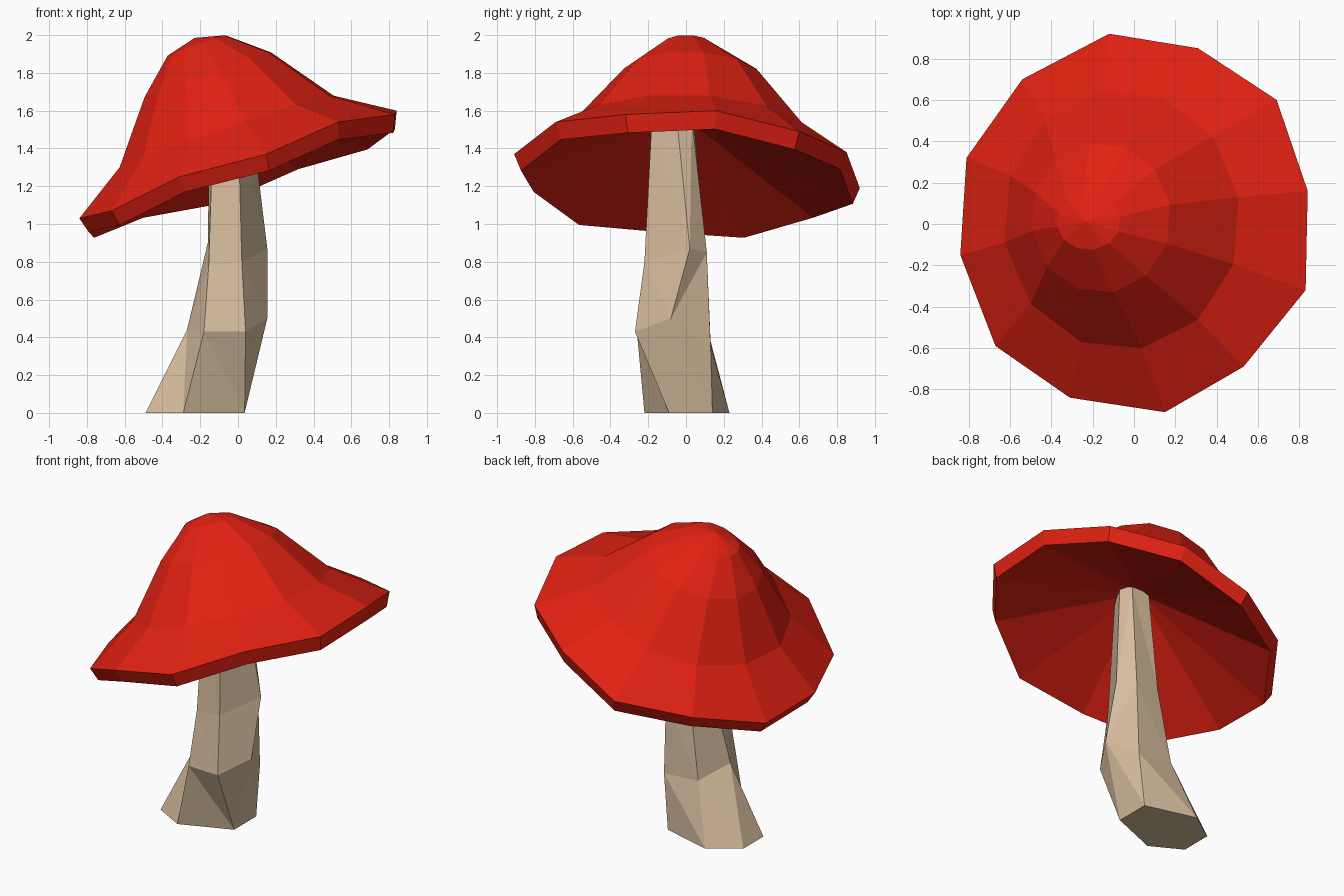
import bpy, bmesh
from math import sin, cos, radians

if "Cube" in bpy.data.objects:
    bpy.data.objects.remove(bpy.data.objects["Cube"])


def material(name, color):
    m = bpy.data.materials.new(name)
    m.diffuse_color = (*color, 1)
    m.use_nodes = True
    m.node_tree.nodes["Principled BSDF"].inputs["Base Color"].default_value = m.diffuse_color
    return m


def tilted_ring(cx, cy, rx, ry, z, slope, sides=12, phase=10):
    """Elliptical ring lying on a plane that rises towards +x."""
    ring = []
    for i in range(sides):
        a = radians(phase + 360 * i / sides)
        dx, dy = rx * cos(a), ry * sin(a)
        ring.append((cx + dx, cy + dy, z + slope * dx - 0.03 * dy))
    return ring


def loft(name, rings, start, end, mat, triangulate=False):
    """Skin rings in order; each end closes to a point, or to a flat face if None."""
    bm = bmesh.new()
    loops = [[bm.verts.new(p) for p in r] for r in rings]
    n = len(loops[0])
    for a, b in zip(loops, loops[1:]):
        for i in range(n):
            j = (i + 1) % n
            bm.faces.new((a[i], a[j], b[j], b[i]))
    for loop, tip in ((loops[0], start), (loops[-1], end)):
        if tip is None:
            bm.faces.new(loop)
        else:
            v = bm.verts.new(tip)
            for i in range(n):
                bm.faces.new((loop[i], loop[(i + 1) % n], v))
    if triangulate:
        bmesh.ops.triangulate(bm, faces=bm.faces[:])
    bmesh.ops.recalc_face_normals(bm, faces=bm.faces[:])
    me = bpy.data.meshes.new(name)
    bm.to_mesh(me)
    bm.free()
    me.materials.append(mat)
    ob = bpy.data.objects.new(name, me)
    bpy.context.collection.objects.link(ob)
    return ob


red = material("cap_red", (0.75, 0.015, 0.006))
tan = material("stem_tan", (0.68, 0.51, 0.34))

# Cap: wavy tilted rim, lip underneath, hollow underside and a leaning dome
rim = [(0.84, 0.16, 1.60), (0.69, 0.60, 1.49), (0.31, 0.85, 1.38),
       (-0.12, 0.92, 1.19), (-0.54, 0.70, 1.11), (-0.81, 0.32, 1.00),
       (-0.84, -0.15, 1.03), (-0.67, -0.59, 1.07), (-0.31, -0.84, 1.25),
       (0.15, -0.91, 1.37), (0.53, -0.69, 1.54), (0.83, -0.32, 1.58)]
lip = [(x * 0.965 + 0.02, y * 0.96, z - 0.085 - 0.015 * x) for x, y, z in rim]
dome = [tilted_ring(-0.06, 0.02, 0.575, 0.63, 1.49, 0.34),
        tilted_ring(-0.16, 0.03, 0.34, 0.365, 1.79, 0.36),
        tilted_ring(-0.22, 0.01, 0.155, 0.135, 1.945, 0.36)]
loft("cap", [lip, rim] + dome, (-0.07, -0.03, 1.58), (-0.23, 0.01, 1.985), red)

# Stem: six irregular sides, bending to the right and then leaning back
stem = [
    [(-.29, -.22, 0), (.035, -.09, 0), (.035, .14, 0),
     (-.30, .23, 0), (-.49, .10, 0), (-.49, -.11, 0)],
    [(-.18, -.26, .43), (.04, -.27, .43), (.155, -.08, .50),
     (.07, .13, .36), (-.18, .13, .38), (-.27, -.08, .44)],
    [(-.155, -.21, .78), (.02, -.22, .80), (.155, .02, .87),
     (.07, .11, .85), (-.10, .10, .88), (-.16, -.05, .90)],
    [(-.13, -.16, 1.57), (0, -.18, 1.57), (.07, -.05, 1.57),
     (.04, .03, 1.57), (-.08, .04, 1.57), (-.15, -.06, 1.57)],
]
loft("stem", stem, None, None, tan, triangulate=True)
